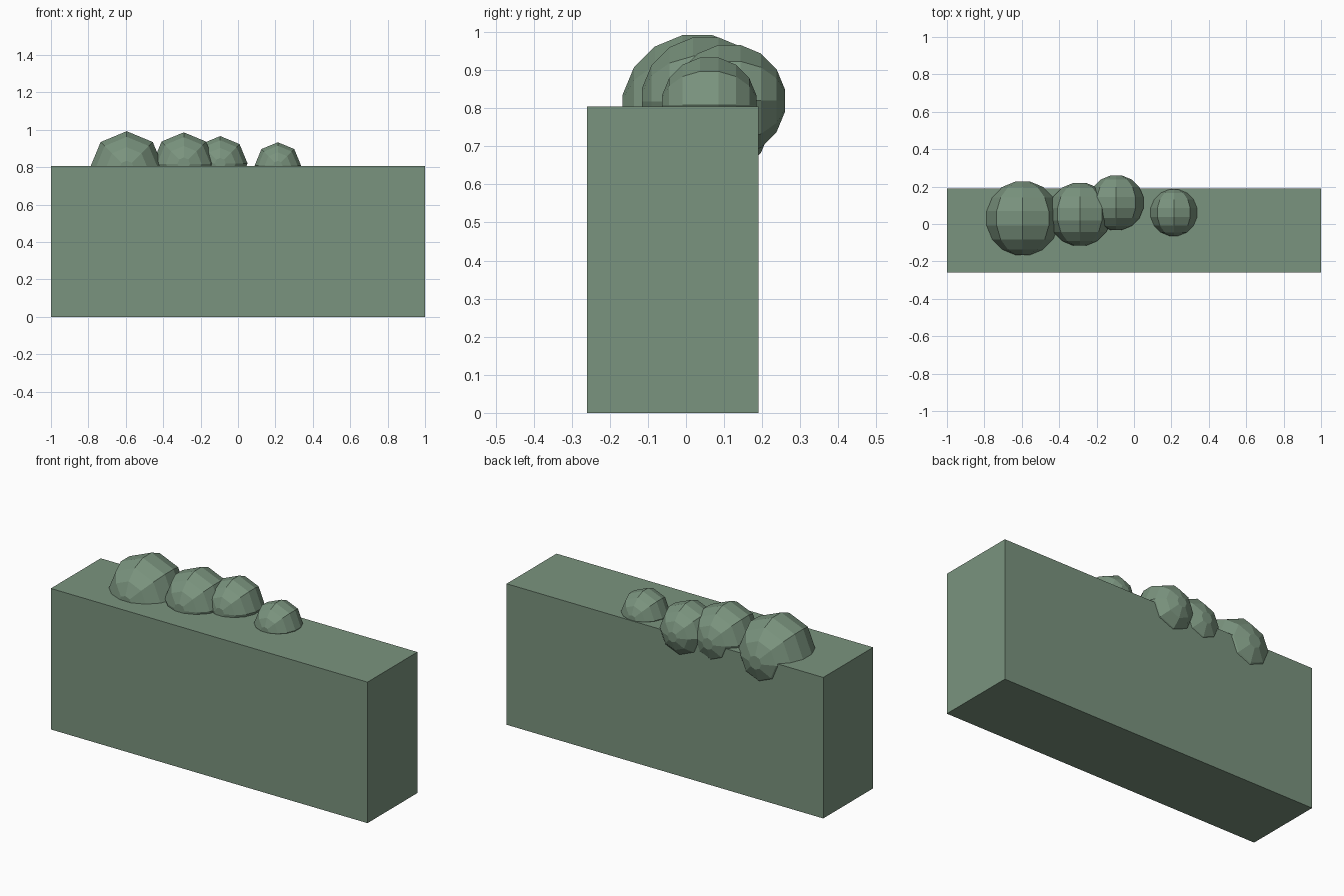
import bpy, bmesh, math
from mathutils import Vector

if "Cube" in bpy.data.objects:
    bpy.data.objects.remove(bpy.data.objects["Cube"], do_unlink=True)

# Single muted green
green = bpy.data.materials.new("muted_green")
green.use_nodes = True
colour = (0.195, 0.294, 0.209, 1)
green.diffuse_color = colour
green.node_tree.nodes["Principled BSDF"].inputs["Base Color"].default_value = colour


def add_object(name, bm, location):
    bmesh.ops.recalc_face_normals(bm, faces=bm.faces)
    mesh = bpy.data.meshes.new(name)
    bm.to_mesh(mesh)
    bm.free()
    mesh.materials.append(green)
    obj = bpy.data.objects.new(name, mesh)
    obj.location = location
    bpy.context.collection.objects.link(obj)
    return obj


def box(name, size, location):
    bm = bmesh.new()
    bmesh.ops.create_cube(bm, size=1)
    bmesh.ops.scale(bm, vec=Vector(size), verts=bm.verts)
    return add_object(name, bm, location)


def boulder(name, radius, location, sides=8, steps=8):
    """Faceted ball turned about the y axis, with small flat ends."""
    bm = bmesh.new()
    outer = radius / math.cos(math.pi / steps / 2)
    angles = [math.pi * (i + 0.5) / steps for i in range(steps)]
    profile = [(-radius, 0)]
    profile += [(-outer * math.cos(a), outer * math.sin(a)) for a in angles]
    profile += [(radius, 0)]
    verts = [bm.verts.new((0, y, z)) for y, z in profile]
    edges = [bm.edges.new(pair) for pair in zip(verts, verts[1:])]
    bmesh.ops.spin(bm, geom=verts + edges, cent=(0, 0, 0), axis=(0, 1, 0),
                   angle=math.tau, steps=sides, use_merge=False)
    bmesh.ops.remove_doubles(bm, verts=bm.verts, dist=0.0005)
    return add_object(name, bm, location)


# Long block
box("block", (2, 0.45, 0.805), (0, -0.035, 0.4025))

# Row of rounded lumps sunk into the top
boulder("large_lump", 0.197, (-0.595, 0.03, 0.795))
boulder("medium_lump", 0.168, (-0.29, 0.052, 0.818))
boulder("rear_lump", 0.146, (-0.095, 0.114, 0.82))
boulder("small_lump", 0.124, (0.213, 0.061, 0.809))
